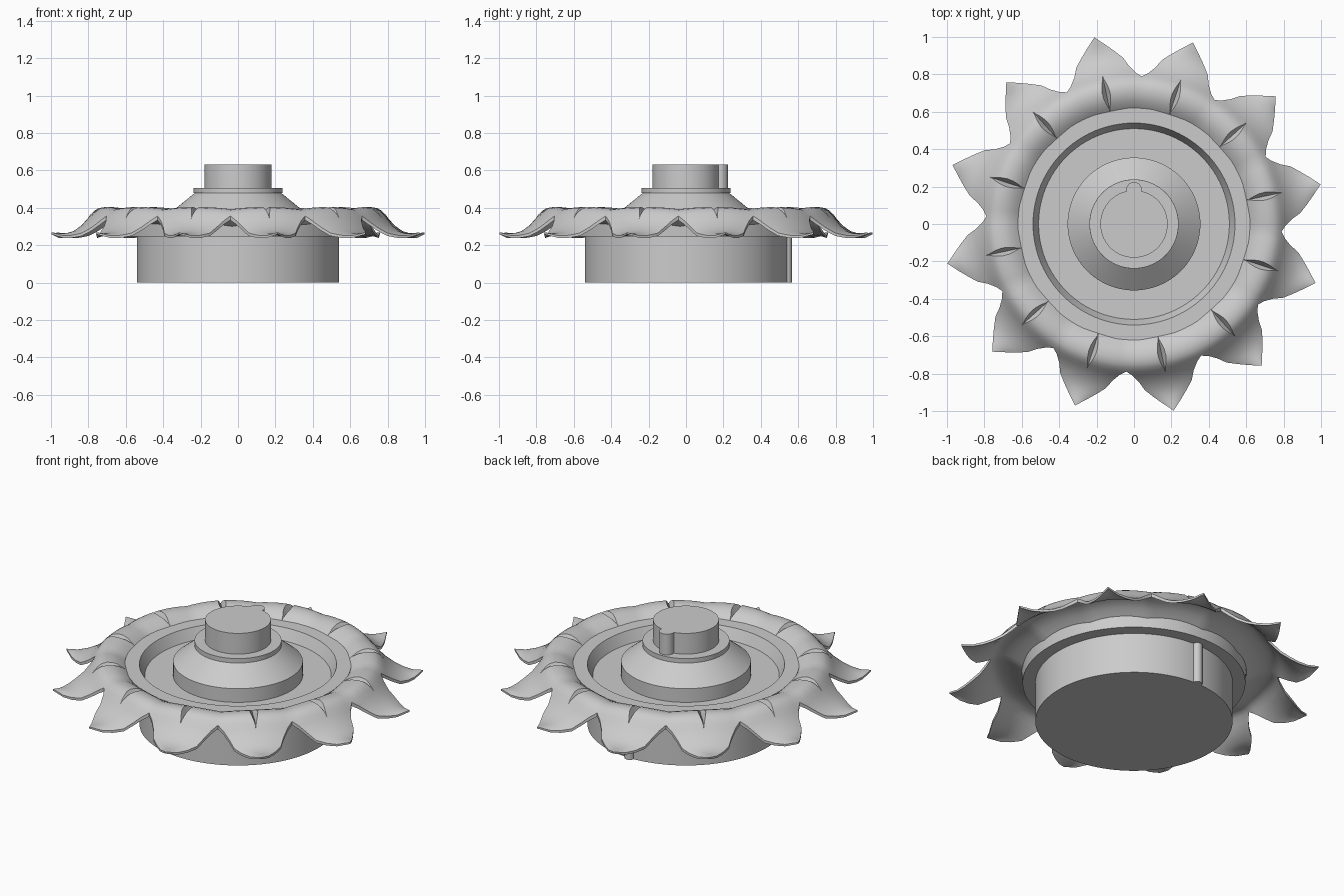
import bpy, bmesh, math

cube = bpy.data.objects.get("Cube")
if cube:
    bpy.data.objects.remove(cube, do_unlink=True)

grey = bpy.data.materials.new("plain grey")
grey.use_nodes = True
grey.diffuse_color = (0.6, 0.6, 0.6, 1)
grey.node_tree.nodes["Principled BSDF"].inputs["Base Color"].default_value = grey.diffuse_color


def finish(name, bm, angle=30):
    bmesh.ops.remove_doubles(bm, verts=bm.verts, dist=1e-5)
    bmesh.ops.recalc_face_normals(bm, faces=bm.faces)
    mesh = bpy.data.meshes.new(name)
    bm.to_mesh(mesh)
    bm.free()
    mesh.materials.append(grey)
    obj = bpy.data.objects.new(name, mesh)
    bpy.context.collection.objects.link(obj)
    bpy.ops.object.select_all(action='DESELECT')
    obj.select_set(True)
    bpy.context.view_layer.objects.active = obj
    bpy.ops.object.shade_smooth_by_angle(angle=math.radians(angle))
    return obj


def lathe(name, profile, y=0, segments=96):
    """Spin a (radius, height) profile about a vertical axis at the given y."""
    bm = bmesh.new()
    verts = [bm.verts.new((r, 0, z)) for r, z in profile]
    edges = [bm.edges.new(pair) for pair in zip(verts, verts[1:])]
    bmesh.ops.spin(bm, geom=verts + edges, cent=(0, 0, 0), axis=(0, 0, 1),
                   angle=2 * math.pi, steps=segments, use_merge=True)
    bmesh.ops.translate(bm, verts=bm.verts, vec=(0, y, 0))
    return finish(name, bm)


def cylinder(name, r, z0, z1, y=0, segments=96):
    return lathe(name, [(0, z0), (r, z0), (r, z1), (0, z1)], y, segments)


# Base drum, with the flange and the recessed dish in its top
lathe("base_drum", [(0, 0), (.54, 0), (.54, .245), (.61, .245), (.62, .36),
                    (.54, .36), (.51, .295), (0, .295)])
cylinder("base_key", .028, 0, .246, y=.538, segments=24)

# Tapered hub, collar and keyed shaft
lathe("hub", [(0, .29), (.355, .29), (.355, .378), (.23, .48), (0, .48)])
cylinder("collar", .238, .478, .505)
cylinder("shaft", .18, .5, .63)
cylinder("shaft_key", .042, .5, .63, y=.182, segments=32)

# Petal rows: radius, half width in degrees, top height, thickness
ROWS = [(.60, 15, .348, .045), (.63, 15, .372, .05), (.66, 15, .391, .05),
        (.69, 15, .401, .048), (.72, 15, .404, .043), (.75, 15, .399, .035),
        (.77, 15, .387, .028), (.79, 15, .368, .022), (.81, 12.6, .342, .02),
        (.845, 10.2, .307, .018), (.89, 8.3, .277, .016), (.93, 5.6, .265, .014),
        (.97, 3, .263, .012), (1.02, 0, .268, .01)]
COLUMNS = [-1, -.8, -.6, -.4, -.22, "slit_right", 0, "slit_left", .22, .4, .6, .8, 1]
SLIT_IN, SLIT_OUT = .625, .80


def petal(bm, heading):
    top, bottom = [], []
    for r, width, z, thick in ROWS:
        # Lens-shaped groove along the petal's middle
        t = (r - SLIT_IN) / (SLIT_OUT - SLIT_IN)
        lens = math.sin(math.pi * t) if 0 < t < 1 else 0
        slit = math.degrees(.021 * lens / r)
        upper, lower = [], []
        for c in COLUMNS:
            if c == "slit_right":
                offset = -slit
            elif c == "slit_left":
                offset = slit
            else:
                offset = c * width
            a = math.radians(heading + offset)
            sag = .012 * (offset / width) ** 2 if width else 0
            x, y = r * math.cos(a), r * math.sin(a)
            dent = .04 * lens if c == 0 else 0
            upper.append(bm.verts.new((x, y, z - sag - dent)))
            lower.append(bm.verts.new((x, y, z - sag - thick)))
        top.append(upper)
        bottom.append(lower)
    for i in range(len(ROWS) - 1):
        for j in range(len(COLUMNS) - 1):
            for grid in (top, bottom):
                bm.faces.new((grid[i][j], grid[i + 1][j], grid[i + 1][j + 1], grid[i][j + 1]))
        # Free side edges beyond the valley between petals
        if ROWS[i][0] >= .79:
            for j in (0, -1):
                bm.faces.new((top[i][j], top[i + 1][j], bottom[i + 1][j], bottom[i][j]))
    # Inner edge, tucked into the flange
    for j in range(len(COLUMNS) - 1):
        bm.faces.new((top[0][j], top[0][j + 1], bottom[0][j + 1], bottom[0][j]))


# Ring of twelve joined petals
ring = bmesh.new()
for k in range(12):
    petal(ring, 12 + 30 * k)
finish("petal_ring", ring, 40)
